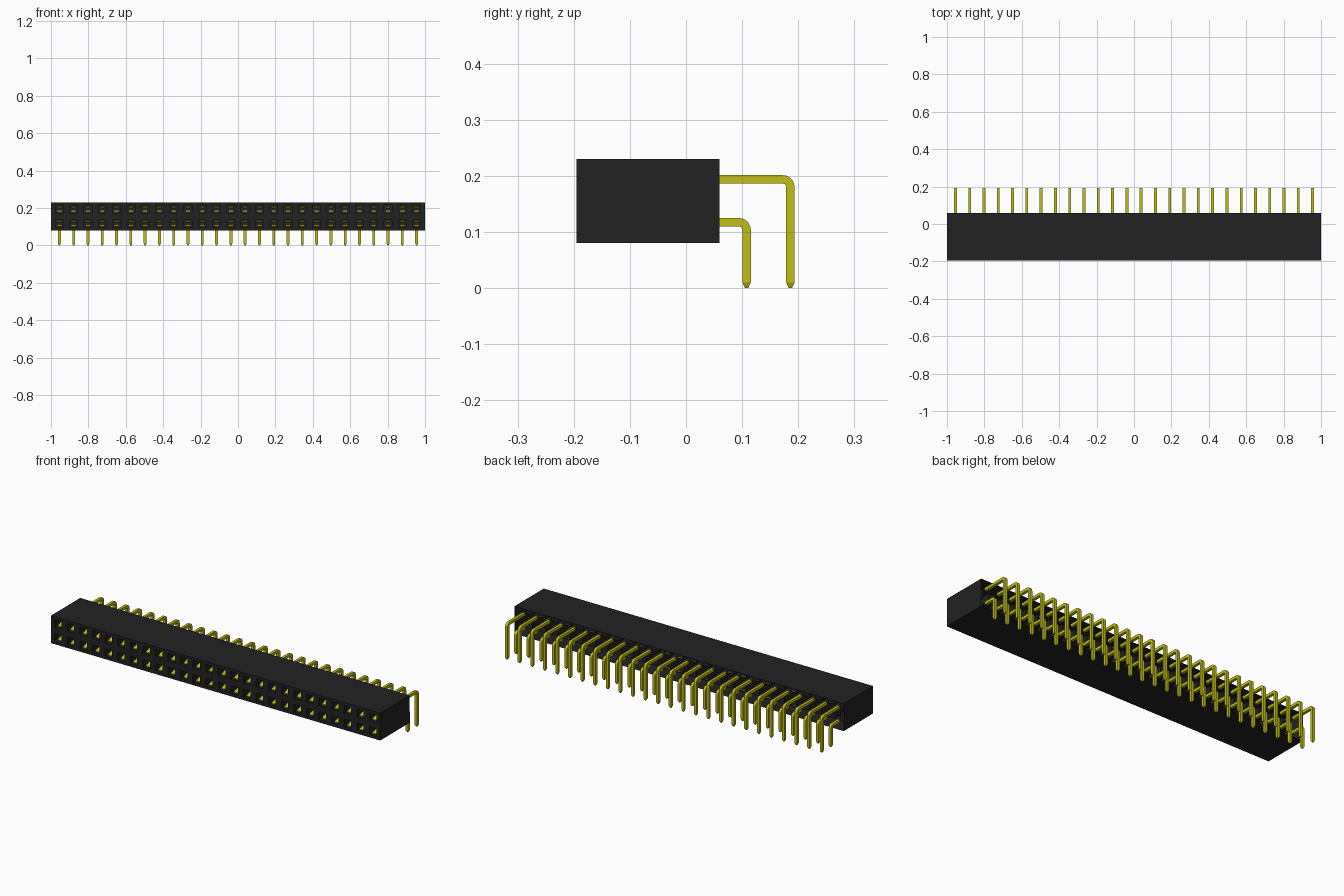
import bpy, bmesh
from math import sin, cos, pi
from mathutils import Vector

cube = bpy.data.objects.get("Cube")
if cube:
    bpy.data.objects.remove(cube)

COLS, PITCH = 26, 0.0764
ROWS = (0.117, 0.1935)
FIRST_X = -PITCH * (COLS - 1) / 2
FRONT, BACK, BOTTOM, TOP = -0.195, 0.06, 0.08, 0.23
HOLE, DEPTH = 0.021, 0.19
PIN = 0.0075


def material(name, color):
    m = bpy.data.materials.new(name)
    m.use_nodes = True
    m.diffuse_color = color
    m.node_tree.nodes["Principled BSDF"].inputs["Base Color"].default_value = color
    return m


black = material("black plastic", (0.016, 0.016, 0.016, 1))
gold = material("yellow gold", (0.54, 0.52, 0.008, 1))


def finish(name, bm, mat):
    bmesh.ops.recalc_face_normals(bm, faces=bm.faces)
    mesh = bpy.data.meshes.new(name)
    bm.to_mesh(mesh)
    bm.free()
    mesh.materials.append(mat)
    obj = bpy.data.objects.new(name, mesh)
    bpy.context.collection.objects.link(obj)
    return obj


def sweep(bm, stations):
    """Skin boxes along (y, z, angle, half width, half thickness) stations."""
    rings = []
    for y, z, a, w, t in stations:
        n = Vector((0, -sin(a), cos(a))) * t
        c = Vector((FIRST_X, y, z))
        rings.append([bm.verts.new(c + Vector((sx * w, 0, 0)) + n * sn)
                      for sx, sn in ((-1, -1), (1, -1), (1, 1), (-1, 1))])
    for r, s in zip(rings, rings[1:]):
        for i in range(4):
            j = (i + 1) % 4
            bm.faces.new((r[i], r[j], s[j], s[i]))
    bm.faces.new(rings[0])
    bm.faces.new(rings[-1])


def repeat_columns(obj):
    arr = obj.modifiers.new("columns", "ARRAY")
    arr.count = COLS
    arr.use_relative_offset = False
    arr.use_constant_offset = True
    arr.constant_offset_displace = (PITCH, 0, 0)


# Housing: gridded front face, sockets pushed in, sides pulled to the back
xs, zs = [-1], [BOTTOM]
for i in range(COLS):
    cx = FIRST_X + i * PITCH
    xs += [cx - HOLE, cx + HOLE]
for cz in ROWS:
    zs += [cz - HOLE, cz + HOLE]
xs.append(1)
zs.append(TOP)
bm = bmesh.new()
grid = [[bm.verts.new((x, FRONT, z)) for x in xs] for z in zs]
sockets = []
for r in range(len(zs) - 1):
    for c in range(len(xs) - 1):
        f = bm.faces.new((grid[r][c], grid[r][c + 1],
                          grid[r + 1][c + 1], grid[r + 1][c]))
        if r % 2 and c % 2:
            sockets.append(f)
rim = [e for e in bm.edges if e.is_boundary]
walls = bmesh.ops.extrude_edge_only(bm, edges=rim)["geom"]
for v in walls:
    if isinstance(v, bmesh.types.BMVert):
        v.co.y = BACK
bmesh.ops.contextual_create(bm, geom=[e for e in walls if isinstance(e, bmesh.types.BMEdge)
                                      and all(v.co.y == BACK for v in e.verts)])
for f in bmesh.ops.extrude_discrete_faces(bm, faces=sockets)["faces"]:
    bmesh.ops.translate(bm, vec=(0, DEPTH, 0), verts=f.verts)
finish("housing", bm, black)

# Bent square pins with tapered tips, one row long and one row short
for label, z, y in (("lower", ROWS[0], 0.108), ("upper", ROWS[1], 0.186)):
    bm = bmesh.new()
    radius, steps = 0.0135, 5
    path = [(BACK - 0.02, z, 0, PIN, PIN)]
    for k in range(steps + 1):
        a = pi / 2 * k / steps
        path.append((y - radius + radius * sin(a), z - radius + radius * cos(a),
                     -a, PIN, PIN))
    path += [(y, 0.01, -pi / 2, PIN, PIN), (y, 0, -pi / 2, PIN * 0.4, PIN * 0.4)]
    sweep(bm, path)
    repeat_columns(finish(label + "_pins", bm, gold))

    # Spring contacts: two leaves pinching together inside each socket
    bm = bmesh.new()
    for s in (-1, 1):
        sweep(bm, [(py, z + s * dz, 0, 0.013, 0.0015) for py, dz in
                   ((FRONT + 0.012, 0.016), (FRONT + 0.045, 0.006),
                    (FRONT + 0.12, 0.013), (FRONT + DEPTH, 0.013))])
    repeat_columns(finish(label + "_contacts", bm, gold))
